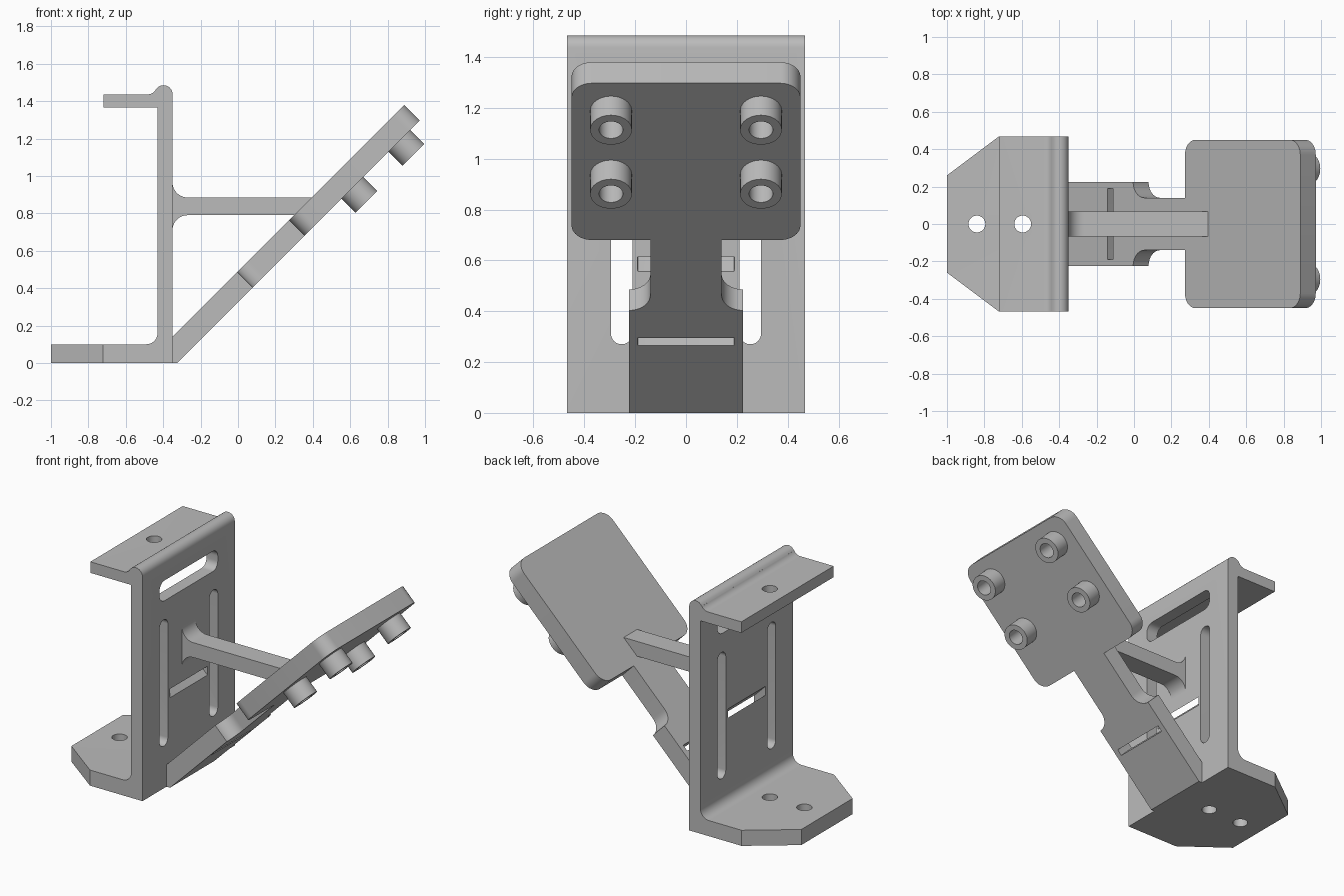
import bpy, bmesh
from math import sin, cos, radians, tau
from mathutils import Matrix, Vector

if "Cube" in bpy.data.objects:
    bpy.data.objects.remove(bpy.data.objects["Cube"], do_unlink=True)

grey = bpy.data.materials.new("plain_grey")
grey.use_nodes = True
grey.diffuse_color = (0.5, 0.5, 0.5, 1)
grey.node_tree.nodes["Principled BSDF"].inputs["Base Color"].default_value = (0.5, 0.5, 0.5, 1)


def frame(x, y, z, origin=(0, 0, 0)):
    """Matrix whose columns are the given axes."""
    m = Matrix((Vector(x).normalized(), Vector(y).normalized(), Vector(z).normalized())).transposed()
    return Matrix.Translation(origin) @ m.to_4x4()


SIDE = frame((1, 0, 0), (0, 0, 1), (0, -1, 0))
WALL = frame((0, 1, 0), (0, 0, 1), (1, 0, 0))
FLOOR = Matrix.Identity(4)
SLOPE = frame((1, 0, 1), (0, 1, 0), (-1, 0, 1), (-0.325, 0, 0))


def arc(cx, cy, r, a0, a1, n=10):
    angles = [radians(a0 + (a1 - a0) * i / n) for i in range(n + 1)]
    return [(cx + r * cos(a), cy + r * sin(a)) for a in angles]


def rounded_rect(x0, x1, y0, y1, r):
    return (arc(x1 - r, y1 - r, r, 0, 90) + arc(x0 + r, y1 - r, r, 90, 180)
            + arc(x0 + r, y0 + r, r, 180, 270) + arc(x1 - r, y0 + r, r, 270, 360))


def finish(bm, name):
    bmesh.ops.remove_doubles(bm, verts=bm.verts, dist=1e-5)
    bmesh.ops.recalc_face_normals(bm, faces=bm.faces)
    mesh = bpy.data.meshes.new(name)
    bm.to_mesh(mesh)
    bm.free()
    mesh.materials.append(grey)
    obj = bpy.data.objects.new(name, mesh)
    bpy.context.collection.objects.link(obj)
    return obj


def prism(name, points, z0, z1, matrix, trims=()):
    """Extrude an outline along local z, then trim it by (point, normal) planes."""
    bm = bmesh.new()
    face = bm.faces.new([bm.verts.new((x, y, z0)) for x, y in points])
    out = bmesh.ops.extrude_face_region(bm, geom=[face])["geom"]
    moved = [v for v in out if isinstance(v, bmesh.types.BMVert)]
    bmesh.ops.translate(bm, verts=moved, vec=(0, 0, z1 - z0))
    bm.transform(matrix)
    bmesh.ops.remove_doubles(bm, verts=bm.verts, dist=1e-5)
    for point, normal in trims:
        cut = bmesh.ops.bisect_plane(bm, geom=bm.verts[:] + bm.edges[:] + bm.faces[:],
                                     plane_co=point, plane_no=normal, clear_outer=True)
        edges = [e for e in cut["geom_cut"] if isinstance(e, bmesh.types.BMEdge)]
        bmesh.ops.holes_fill(bm, edges=edges)
    return finish(bm, name)


def subtract(obj, cutters):
    bpy.context.view_layer.objects.active = obj
    for cutter in cutters:
        cutter.hide_render = True
        mod = obj.modifiers.new("cut", "BOOLEAN")
        mod.operation = "DIFFERENCE"
        mod.solver = "EXACT"
        mod.object = cutter
        bpy.ops.object.modifier_apply(modifier=mod.name)


# Bent bracket: chamfered foot, wall, beaded top edge and top flange
bracket_profile = ([(-1, 0), (-0.35, 0)]
                   + arc(-0.398, 1.437, 0.048, 0, 150)
                   + arc(-0.483, 1.486, 0.05, -30, -90)
                   + [(-0.72, 1.436), (-0.72, 1.365), (-0.43, 1.365)]
                   + arc(-0.49, 0.16, 0.06, 0, -90)
                   + [(-1, 0.1)])
chamfers = [((-1, s * 0.26, 0), (-0.21, s * 0.28, 0)) for s in (-1, 1)]
bracket = prism("bracket", bracket_profile, -0.468, 0.468, SIDE, chamfers)

# Sloping arm with shoulders and a rounded head plate
half = ([(-0.03, 0.225)] + arc(0.655, 0.225, 0.085, 180, 270)
        + [(0.962, 0.14)] + arc(1.042, 0.37, 0.08, 180, 90)
        + arc(1.754, 0.37, 0.08, 90, 0))
arm_outline = half + [(x, -y) for x, y in reversed(half)]
arm = prism("sloping_arm", arm_outline, 0, 0.117, SLOPE, [((0, 0, 0), (0, 0, -1))])

# Strut between wall and arm, flared at the wall
strut_profile = ([(-0.37, 0.71)] + arc(-0.27, 0.71, 0.08, 180, 90)
                 + [(0.36, 0.79), (0.42, 0.885)]
                 + arc(-0.27, 0.965, 0.08, 270, 180) + [(-0.37, 0.965)])
strut = prism("strut", strut_profile, -0.068, 0.068, SIDE)

# Slots and screw holes
strap_cut = prism("strap_cut", rounded_rect(0.376, 0.416, -0.19, 0.19, 0.001), -0.05, 0.6, SLOPE)
cutters = [strap_cut]
for s in (-1, 1):
    c = s * 0.253
    cutters.append(prism("slot_cut", rounded_rect(c - 0.042, c + 0.042, 0.27, 1.08, 0.0415),
                         -0.6, -0.2, WALL))
cutters.append(prism("window_cut", rounded_rect(-0.295, 0.295, 1.2, 1.33, 0.05), -0.6, -0.2, WALL))
for x, top in ((-0.84, 0.3), (-0.595, 1.6)):
    cutters.append(prism("hole_cut", arc(x, 0, 0.045, 0, 352.5, 47), -0.1, top, FLOOR))
subtract(bracket, cutters)
subtract(arm, [strap_cut])
for cutter in cutters:
    bpy.data.objects.remove(cutter, do_unlink=True)

# Hollow bosses under the head plate
parts = [bracket, arm, strut]
for s in (1.324, 1.68):
    for y in (-0.295, 0.295):
        bm = bmesh.new()
        ring = [bm.verts.new(p) for p in ((0.082, 0, 0.01), (0.082, 0, -0.106),
                                          (0.047, 0, -0.106), (0.047, 0, 0.01))]
        edges = [bm.edges.new((ring[i], ring[(i + 1) % 4])) for i in range(4)]
        bmesh.ops.spin(bm, geom=ring + edges, cent=(0, 0, 0), axis=(0, 0, 1),
                       angle=tau, steps=40)
        bm.transform(SLOPE @ Matrix.Translation((s, y, 0)))
        parts.append(finish(bm, "boss"))

# Smooth the curved faces, keep edges sharp
bpy.ops.object.select_all(action="DESELECT")
for obj in parts:
    obj.select_set(True)
bpy.context.view_layer.objects.active = bracket
bpy.ops.object.shade_smooth_by_angle(angle=radians(30))
